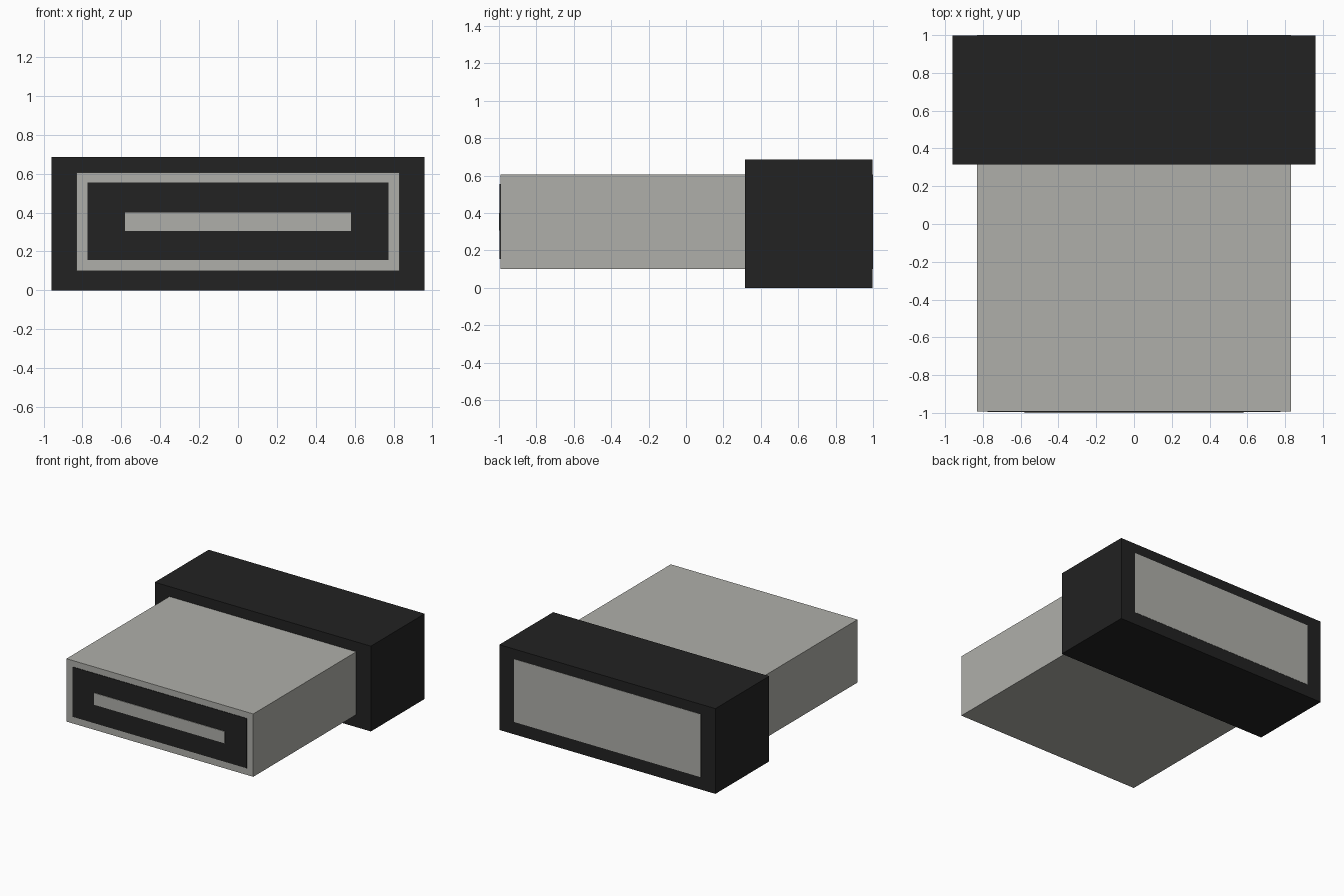
import bpy
import bmesh
from mathutils import Vector

cube = bpy.data.objects.get("Cube")
if cube:
    bpy.data.objects.remove(cube, do_unlink=True)


def material(name, rgb):
    mat = bpy.data.materials.new(name)
    mat.use_nodes = True
    colour = (*rgb, 1.0)
    mat.diffuse_color = colour
    mat.node_tree.nodes["Principled BSDF"].inputs["Base Color"].default_value = colour
    return mat


def box(name, mat, half_width, y_range, z_range):
    """Flat-shaded box, symmetric in x, between the given y and z limits."""
    low = Vector((-half_width, y_range[0], z_range[0]))
    high = Vector((half_width, y_range[1], z_range[1]))
    bm = bmesh.new()
    bmesh.ops.create_cube(bm, size=1)
    bmesh.ops.scale(bm, vec=high - low, verts=bm.verts)
    bmesh.ops.translate(bm, vec=(low + high) / 2, verts=bm.verts)
    mesh = bpy.data.meshes.new(name)
    bm.to_mesh(mesh)
    bm.free()
    mesh.materials.append(mat)
    obj = bpy.data.objects.new(name, mesh)
    bpy.context.collection.objects.link(obj)
    return obj


black = material("black plastic", (0.016, 0.016, 0.016))
metal = material("warm grey metal", (0.43, 0.43, 0.40))

# Rear housing, with the metal shell running through to its back
box("housing", black, 0.96, (0.315, 0.998), (0.0, 0.685))
box("metal_shell", metal, 0.83, (-0.992, 1.0), (0.10, 0.605))

# Port opening and contact tongue as thin plates on the front
box("port_opening", black, 0.775, (-0.996, -0.990), (0.155, 0.555))
box("contact_tongue", metal, 0.58, (-1.0, -0.994), (0.305, 0.40))
